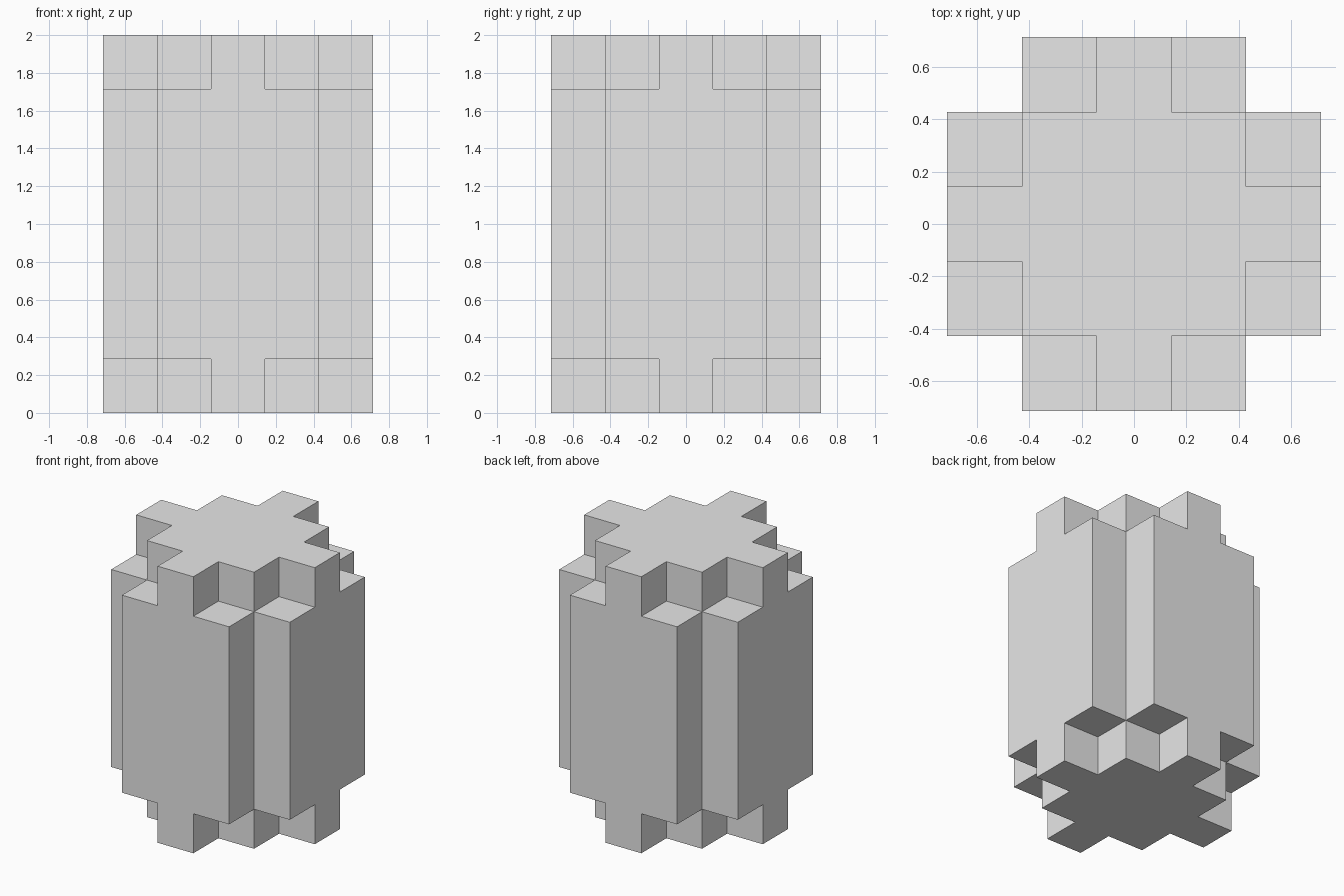
import bpy
import bmesh
from mathutils import Vector

# Proportions: everything sits on a grid of sevenths
U = 1 / 7
NARROW, CORE, REACH = U, 3 * U, 5 * U
HEIGHT, STEP = 2.0, 2 * U

cube = bpy.data.objects.get("Cube")
if cube:
    bpy.data.objects.remove(cube, do_unlink=True)

# Plain grey material
grey = bpy.data.materials.new("light grey")
grey.use_nodes = True
grey.diffuse_color = (0.8, 0.8, 0.8, 1)
grey.node_tree.nodes["Principled BSDF"].inputs["Base Color"].default_value = (0.8, 0.8, 0.8, 1)

# Central square column
bm = bmesh.new()
bmesh.ops.create_cube(bm, size=1)
bmesh.ops.scale(bm, vec=(2 * CORE, 2 * CORE, HEIGHT), verts=bm.verts)
bmesh.ops.translate(bm, vec=(0, 0, HEIGHT / 2), verts=bm.verts)


def cut(point, normal):
    bmesh.ops.bisect_plane(bm, geom=bm.verts[:] + bm.edges[:] + bm.faces[:],
                           plane_co=point, plane_no=normal)


# Cut lines that outline a cross on each side of the column
for offset in (-NARROW, NARROW):
    cut((offset, 0, 0), (1, 0, 0))
    cut((0, offset, 0), (0, 1, 0))
for level in (STEP, HEIGHT - STEP):
    cut((0, 0, level), (0, 0, 1))

# Push each cross-shaped panel outward
for direction in ((1, 0, 0), (-1, 0, 0), (0, 1, 0), (0, -1, 0)):
    out = Vector(direction)
    side = Vector((-out.y, out.x, 0))
    bm.normal_update()
    panel = []
    for face in bm.faces:
        centre = face.calc_center_median()
        on_side = face.normal.dot(out) > 0.9 and abs(centre.dot(out) - CORE) < 0.01
        within = abs(centre.dot(side)) < CORE
        in_cross = abs(centre.dot(side)) < NARROW or STEP < centre.z < HEIGHT - STEP
        if on_side and within and in_cross:
            panel.append(face)
    result = bmesh.ops.extrude_face_region(bm, geom=panel)
    moved = [v for v in result["geom"] if isinstance(v, bmesh.types.BMVert)]
    bmesh.ops.translate(bm, vec=out * (REACH - CORE), verts=moved)
    leftover = [f for f in panel if f.is_valid]
    if leftover:
        bmesh.ops.delete(bm, geom=leftover, context='FACES')

# Merge coplanar faces into clean flat ones
bmesh.ops.dissolve_limit(bm, angle_limit=0.01, verts=bm.verts, edges=bm.edges)
bmesh.ops.recalc_face_normals(bm, faces=bm.faces)

mesh = bpy.data.meshes.new("stepped_block")
bm.to_mesh(mesh)
bm.free()
mesh.materials.append(grey)
block = bpy.data.objects.new("stepped_block", mesh)
bpy.context.collection.objects.link(block)
